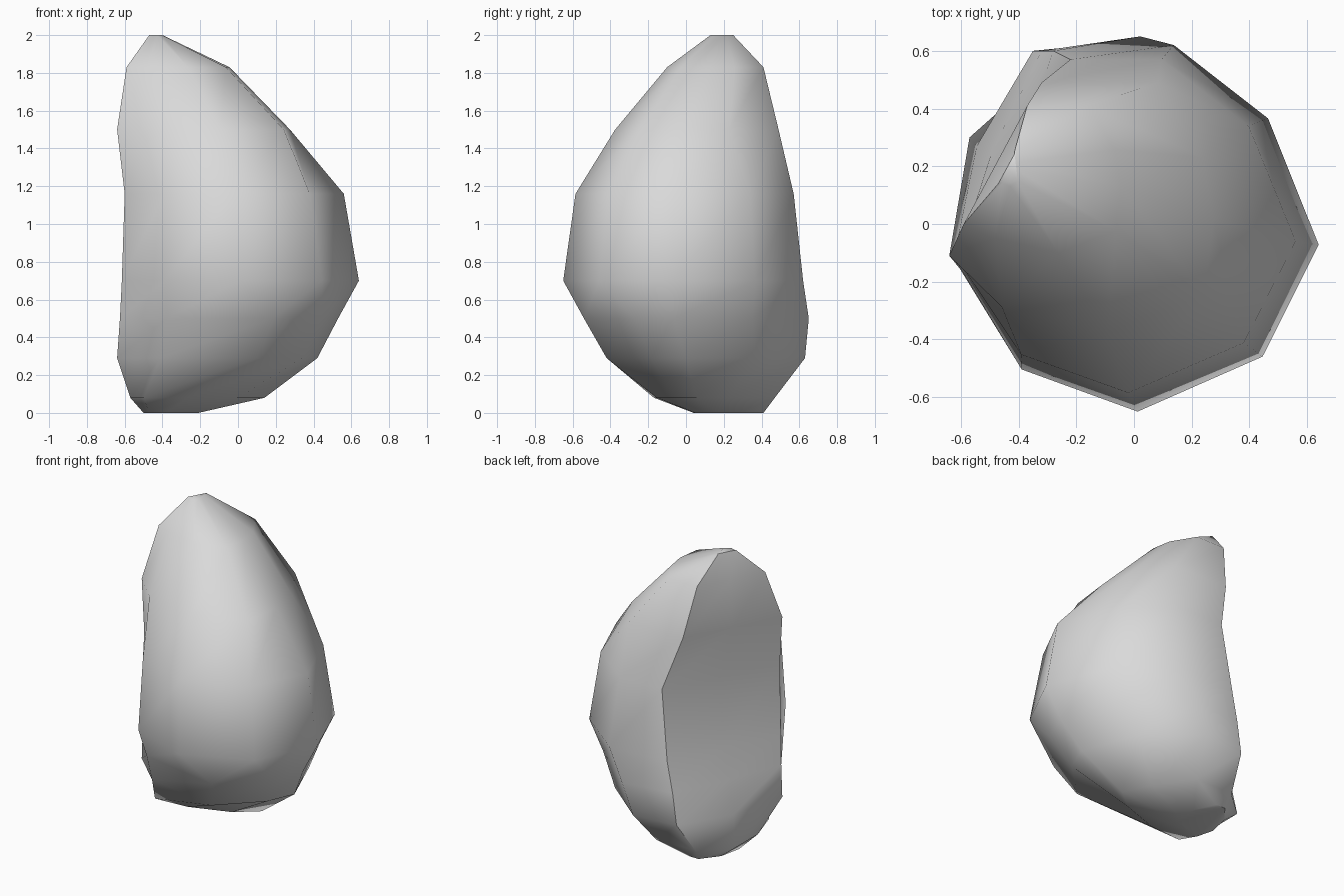
import bpy
import bmesh

cube = bpy.data.objects.get("Cube")
if cube:
    bpy.data.objects.remove(cube, do_unlink=True)

# Plain grey stone material
stone = bpy.data.materials.new("stone_grey")
stone.use_nodes = True
grey = (0.7, 0.7, 0.7, 1.0)
stone.diffuse_color = grey
stone.node_tree.nodes["Principled BSDF"].inputs["Base Color"].default_value = grey

# Unit cross-sections of the rounded side, counter-clockwise from front to back
FOOT = [(-.8, -1), (-.15, -.95), (.6, -.66), (1, -.3), (.75, .25), (.3, 1)]
BASE = [(-.57, -.82), (.4, -1), (.85, -.55), (1, -.2), (.72, .5), (.12, 1)]
BELLY = [(-.64, -.77), (0, -1), (.69, -.7), (1, -.09), (.72, .6), (.2, 1)]
UPPER = [(-.6, -.8), (.2, -1), (.93, -.7), (1, -.1), (.92, .4), (.58, 1)]

# Each level: height, section, right limit, y range,
# front and back corner of the flat side, and how far its middle swells
LEVELS = [
    (0, FOOT, -.21, .04, .41, (-.5, .15), (-.38, .41), .03),
    (.08, FOOT, .14, -.17, .47, (-.57, .05), (-.39, .46), .09),
    (.29, BASE, .42, -.42, .63, (-.64, -.11), (-.35, .6), .05),
    (.5, BASE, .53, -.54, .65, (-.625, -.12), (-.32, .6), .02),
    (.7, BELLY, .64, -.65, .62, (-.615, -.13), (-.28, .6), 0),
    (1.16, BELLY, .56, -.585, .57, (-.6, -.14), (-.22, .57), 0),
    (1.5, UPPER, .275, -.375, .49, (-.64, -.11), (-.32, .49), 0),
    (1.83, UPPER, -.045, -.1, .41, (-.59, 0), (-.37, .41), 0),
    (2, UPPER, -.4, .13, .25, (-.47, .14), (-.41, .25), 0),
]


def spread(t, low, high):
    """Map the span from minus one to one onto low..high."""
    return low + (high - low) * (t + 1) / 2


def add_ring(bm, z, section, x_high, y_low, y_high, front, back, swell):
    rounded = [(spread(u, front[0], x_high), spread(v, y_low, y_high))
               for u, v in section]
    middle = ((front[0] + back[0]) / 2 - swell, (front[1] + back[1]) / 2 + swell / 2)
    return [bm.verts.new((x, y, z)) for x, y in [front, *rounded, back, middle]]


# Boulder body: stacked rings bridged with quads and closed at both ends
bm = bmesh.new()
rings = [add_ring(bm, *level) for level in LEVELS]
for lower, upper in zip(rings, rings[1:]):
    count = len(lower)
    for i in range(count):
        j = (i + 1) % count
        bm.faces.new((lower[i], lower[j], upper[j], upper[i]))
bm.faces.new(list(reversed(rings[0])))
bm.faces.new(rings[-1])
bmesh.ops.recalc_face_normals(bm, faces=bm.faces[:])

mesh = bpy.data.meshes.new("boulder")
bm.to_mesh(mesh)
bm.free()
mesh.materials.append(stone)
boulder = bpy.data.objects.new("boulder", mesh)
bpy.context.collection.objects.link(boulder)

# Smooth shading, keeping the borders of the flat side crisp
bpy.ops.object.select_all(action="DESELECT")
boulder.select_set(True)
bpy.context.view_layer.objects.active = boulder
bpy.ops.object.shade_smooth_by_angle(angle=.9)
